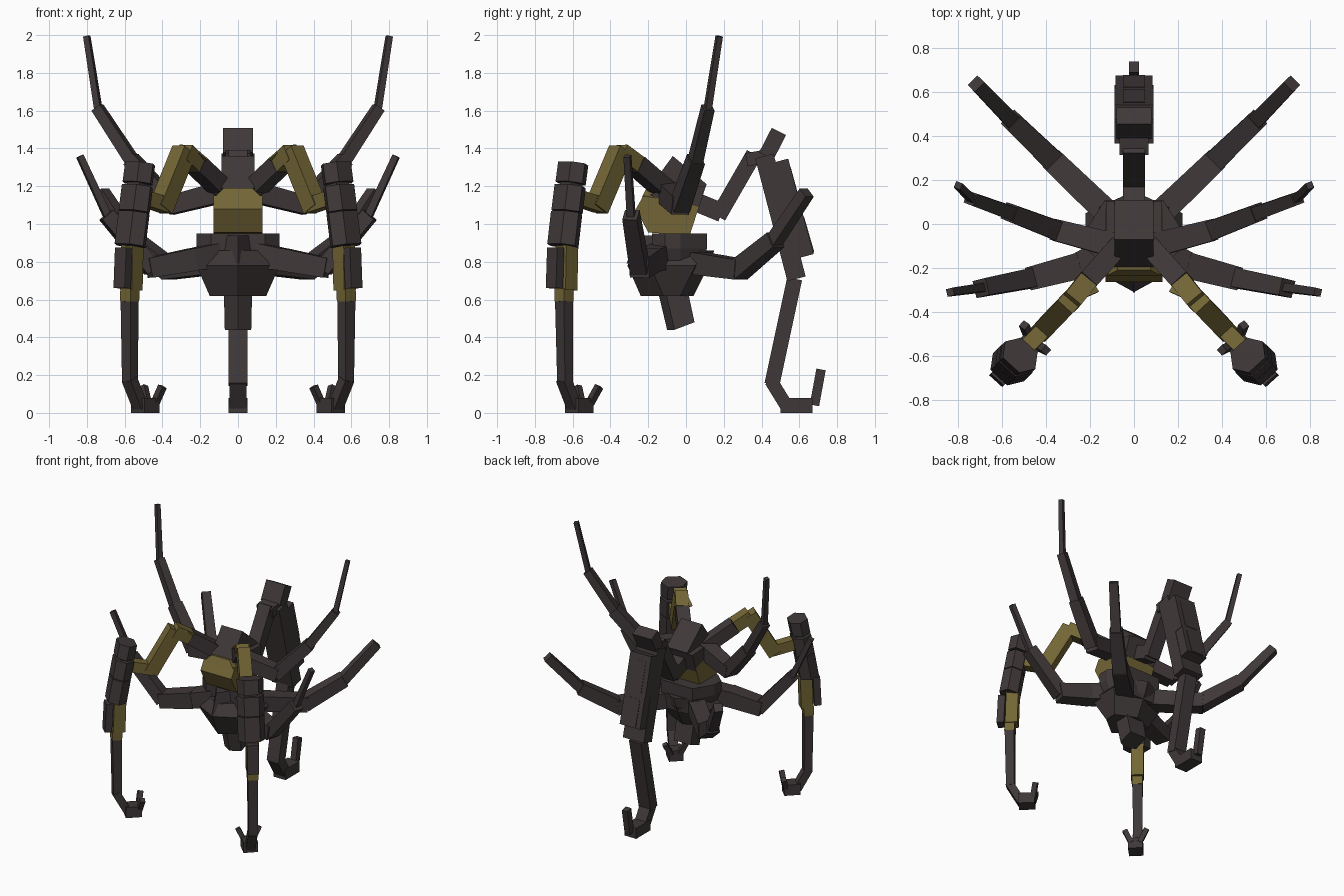
import bpy
from mathutils import Vector

if "Cube" in bpy.data.objects:
    bpy.data.objects.remove(bpy.data.objects["Cube"])


def material(name, rgb):
    m = bpy.data.materials.new(name)
    m.diffuse_color = (*rgb, 1)
    m.use_nodes = True
    m.node_tree.nodes["Principled BSDF"].inputs["Base Color"].default_value = m.diffuse_color
    return m


DARK = material("dark_metal", (0.050, 0.039, 0.040))
GOLD = material("dull_gold", (0.170, 0.130, 0.036))
BOX = [(-1, -1), (1, -1), (1, 1), (-1, 1)]
HEX = [(-1, 0), (-.55, -1), (.55, -1), (1, 0), (.55, 1), (-.55, 1)]


def make(name, verts, faces, mat):
    me = bpy.data.meshes.new(name)
    me.from_pydata([tuple(v) for v in verts], [], faces)
    me.materials.append(mat)
    ob = bpy.data.objects.new(name, me)
    bpy.context.collection.objects.link(ob)
    bpy.context.view_layer.objects.active = ob
    bpy.ops.object.mode_set(mode='EDIT')
    bpy.ops.mesh.select_all(action='SELECT')
    bpy.ops.mesh.normals_make_consistent(inside=False)
    bpy.ops.object.mode_set(mode='OBJECT')
    return ob


def loft(name, rings, mat):
    """Skin equal-length rings and cap both ends."""
    n = len(rings[0])
    faces = [tuple(range(n)), tuple(range(n * (len(rings) - 1), n * len(rings)))]
    for r in range(len(rings) - 1):
        for i in range(n):
            j = (i + 1) % n
            faces.append((r * n + i, r * n + j, r * n + n + j, r * n + n + i))
    return make(name, [v for ring in rings for v in ring], faces, mat)


def beam(name, a, b, w, d, mat=DARK, side=(1, 0, 0), taper=1.0, over=0.0, shape=BOX):
    """Bar from a to b, w wide along the side axis and d deep."""
    a, b = Vector(a), Vector(b)
    axis = (b - a).normalized()
    a, b = a - axis * over, b + axis * over
    s = Vector(side)
    s = (s - axis * s.dot(axis)).normalized()
    t = axis.cross(s)
    rings = [[p + s * (w * k * i / 2) + t * (d * k * j / 2) for i, j in shape]
             for p, k in ((a, 1.0), (b, taper))]
    return loft(name, rings, mat)


def slab(name, profile, half, mat):
    """Side (y, z) profile extruded across x."""
    return loft(name, [[(x, y, z) for y, z in profile] for x in (-half, half)], mat)


# Torso, head and pelvis
slab("torso", [(-.265, 1.08), (-.2, .955), (.02, .94), (.068, 1.09), (0, 1.11), (-.225, 1.15)], .13, GOLD)
loft("torso_collar", [[(-w, y, z), (w, y, z), (w, -.08, z), (-w, -.08, z)]
                      for w, y, z in ((.125, -.235, 1.14), (.075, -.21, 1.19))], GOLD)
slab("shoulder_plate", [(-.19, 1.155), (-.05, 1.21), (.105, 1.2), (.06, 1.06), (-.05, 1.08)], .128, DARK)
slab("head", [(-.195, 1.19), (-.07, 1.36), (.11, 1.21), (.04, 1.05), (-.12, 1.08)], .088, DARK)
loft("pelvis", [[(-w * .65, f, z), (w * .65, f, z), (w, f + .07, z), (w, -.03, z), (w * .6, r, z),
                 (-w * .6, r, z), (-w, -.03, z), (-w, f + .07, z)]
                for w, f, r, z in ((.22, -.18, .11, .95), (.22, -.18, .11, .87), (.17, -.17, .1, .74))], DARK)
loft("front_keel", [[(-w, -.16, z), (0, f, z), (w, -.16, z)]
                    for w, f, z in ((.07, -.26, .94), (.09, -.315, .79))], DARK)
loft("abdomen", [[(0, f, z), (w, f + .12, z), (w, r - .07, z), (0, r, z), (-w, r - .07, z), (-w, f + .12, z)]
                 for w, f, r, z in ((.15, -.27, .15, .86), (.22, -.31, .12, .78), (.15, -.24, .04, .62))], DARK)
loft("tail", [[(0, f, z), (w, f + .04, z), (w, r, z2), (-w, r, z2), (-w, f + .04, z)]
              for w, f, r, z, z2 in ((.075, -.15, .0, .65, .69), (.07, -.1, .045, .44, .48))], DARK)

# Tentacles: joints with (x, y, z), then widths per segment
TENTACLES = {
    "upper_tentacle": ([(.08, -.1, 1.17), (.35, -.03, 1.1), (.56, .05, 1.335), (.74, .115, 1.61), (.8, .175, 1.99)],
                       [.11, .09, .065, .035]),
    "rear_tentacle": ([(.08, .01, .8), (.365, .285, .76), (.553, .467, .91), (.715, .635, 1.16)],
                      [.12, .1, .07]),
    "front_tentacle": ([(.13, -.13, .83), (.25, -.19, .81), (.46, -.245, .77), (.69, -.29, 1.04), (.835, -.31, 1.355)],
                       [.13, .12, .09, .04]),
}
for sx, tag in ((1, "right"), (-1, "left")):
    def m(p):
        return (sx * p[0], p[1], p[2])

    for name, (pts, widths) in TENTACLES.items():
        flat = Vector(m(pts[-1])) - Vector(m(pts[0]))
        side = (-flat.y, flat.x, 0)
        for i, w in enumerate(widths):
            beam(f"{name}_{i + 1}_{tag}", m(pts[i]), m(pts[i + 1]), w, w,
                 side=side, taper=.88, over=w * .12)

    # Front legs
    tan = m((.74, .67, 0))

    def leg(name, a, b, w, d, mat=DARK, **kw):
        beam(f"{name}_{tag}", m(a), m(b), w, d, mat, side=tan, **kw)

    leg("shoulder", (.07, -.1, 1.17), (.22, -.267, 1.315), .094, .094)
    leg("upper_arm", (.22, -.267, 1.315), (.29, -.355, 1.38), .09, .09, GOLD)
    leg("upper_arm_top", (.177, -.284, 1.337), (.235, -.31, 1.385), .06, .008, GOLD)
    leg("forearm", (.285, -.345, 1.39), (.41, -.475, 1.08), .09, .1, GOLD)
    leg("elbow_link", (.39, -.46, 1.1), (.51, -.58, 1.14), .075, .08, GOLD)
    # Six-sided shin armour
    leg("shin_top_block", (.518, -.597, 1.32), (.532, -.611, 1.215), .185, .125, shape=HEX)
    leg("shin_mid_block", (.533, -.613, 1.2), (.55, -.63, 1.065), .19, .13, shape=HEX)
    leg("shin_low_block", (.55, -.632, 1.06), (.572, -.652, .885), .19, .13, shape=HEX)
    leg("shin_core", (.52, -.6, 1.3), (.56, -.64, .88), .09, .08)
    leg("ankle", (.56, -.63, .89), (.565, -.635, .65), .085, .085, GOLD)
    leg("ankle_guard", (.605, -.69, .875), (.613, -.697, .66), .08, .05)
    leg("ankle_end", (.572, -.645, .66), (.574, -.646, .59), .074, .07, GOLD)
    leg("lower_leg", (.574, -.646, .6), (.572, -.64, .16), .07, .065, taper=.88)
    leg("instep", (.572, -.645, .17), (.52, -.595, .04), .065, .055, over=.01)
    leg("foot", (.53, -.605, .04), (.45, -.525, .04), .1, .08)
    leg("inner_claw", (.44, -.555, .05), (.4, -.575, .14), .035, .035)
    leg("front_claw", (.48, -.51, .05), (.5, -.46, .14), .035, .035)


# Rear leg, all in the middle plane
def rear(name, a, b, w, d, **kw):
    beam("rear_" + name, (0, *a), (0, *b), w, d, **kw)


rear("hip", (.02, 1.13), (.19, 1.06), .1, .1)
rear("thigh", (.17, 1.04), (.36, 1.37), .1, .085)
rear("knee", (.32, 1.34), (.43, 1.36), .13, .07)
rear("knee_cap", (.425, 1.36), (.492, 1.49), .16, .085)
rear("shin", (.415, 1.36), (.585, .71), .176, .1)
rear("upper_guard", (.5, 1.335), (.575, 1.05), .176, .085)
rear("upper_guard_panel", (.55, 1.3), (.61, 1.08), .1, .009)
rear("lower_guard", (.57, 1.07), (.635, .83), .17, .085)
rear("lower_guard_panel", (.62, 1.04), (.675, .85), .1, .009)
rear("lower_leg", (.575, .71), (.455, .15), .1, .08)
rear("instep", (.45, .17), (.53, .04), .09, .07)
rear("foot", (.5, .04), (.67, .04), .1, .08)
rear("claw", (.68, .04), (.715, .23), .045, .05)
